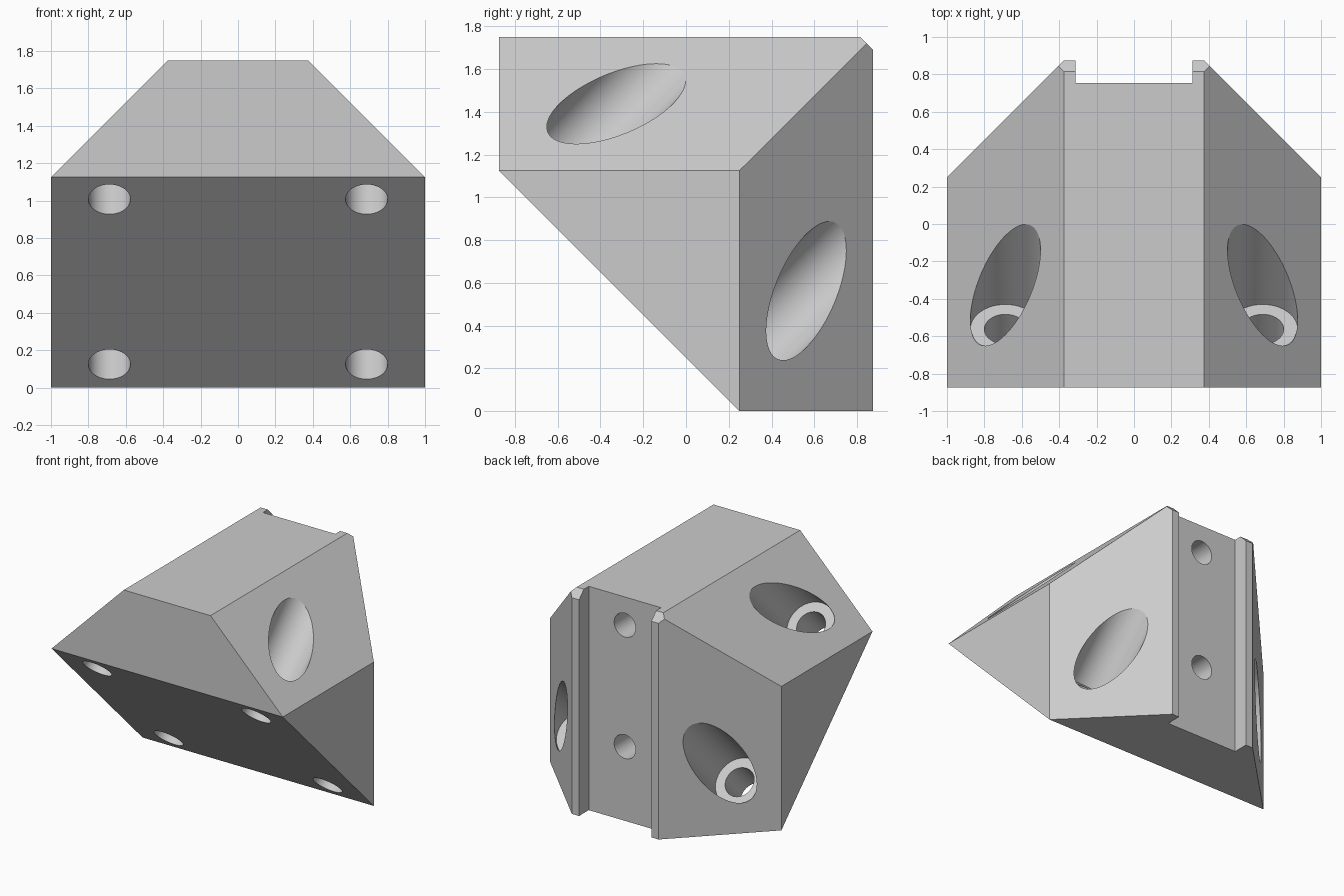
import bpy, bmesh, math
from mathutils import Vector, Matrix

old = bpy.data.objects.get("Cube")
if old:
    bpy.data.objects.remove(old, do_unlink=True)

grey = bpy.data.materials.new("plain grey")
grey.use_nodes = True
colour = (0.6, 0.6, 0.6, 1)
grey.diffuse_color = colour
grey.node_tree.nodes["Principled BSDF"].inputs["Base Color"].default_value = colour


def make_object(name, bm):
    mesh = bpy.data.meshes.new(name)
    bmesh.ops.recalc_face_normals(bm, faces=bm.faces)
    bm.to_mesh(mesh)
    bm.free()
    mesh.materials.append(grey)
    obj = bpy.data.objects.new(name, mesh)
    bpy.context.collection.objects.link(obj)
    return obj


def box(bm, low, high):
    low, high = Vector(low), Vector(high)
    m = Matrix.Translation((low + high) / 2) @ Matrix.Diagonal((*(high - low), 1))
    bmesh.ops.create_cube(bm, size=1, matrix=m)


def rod(name, start, direction, radius, length):
    """Cylinder that begins at start and runs along direction."""
    d = Vector(direction).normalized()
    m = Matrix.Translation(Vector(start) + d * length / 2) @ d.to_track_quat('Z', 'Y').to_matrix().to_4x4()
    bm = bmesh.new()
    bmesh.ops.create_cone(bm, cap_ends=True, segments=64, radius1=radius,
                          radius2=radius, depth=length, matrix=m)
    return make_object(name, bm)


# Block trimmed by sloping planes: (point, outward normal)
bm = bmesh.new()
box(bm, (-1, -0.875, 0), (1, 0.875, 1.75))
planes = [((0, 0.25, 0), (0, -1, -1)),        # sloping front underside
          ((0, 0.875, 1.69), (0, 1, 1))]      # small bevel at top of back
for s in (-1, 1):
    planes += [((s, 0, 1.125), (s, 0, 1)),    # roof slopes
               ((s, 0.25, 0), (s, 1, 0))]     # back corner slopes
for point, normal in planes:
    bmesh.ops.bisect_plane(bm, geom=bm.verts[:] + bm.edges[:] + bm.faces[:],
                           plane_co=point, plane_no=normal, clear_outer=True)
    bmesh.ops.holes_fill(bm, edges=[e for e in bm.edges if e.is_boundary])
body = make_object("angle_bracket", bm)

# Channel between the two back rails
bm = bmesh.new()
box(bm, (-0.3125, 0.755, -0.2), (0.3125, 1.2, 2))
cutters = [make_object("channel_cutter", bm)]

# Diagonal screw holes with wide counterbores
slope = Vector((0, 1, 1)).normalized()
for s in (-1, 1):
    for y, z in ((0.125, 0.125), (-0.757, 1.007)):
        foot = Vector((s * 0.6875, y, z))
        cutters.append(rod("screw_hole_cutter", foot - slope * 0.3, slope, 0.1125, 0.8))
        cutters.append(rod("counterbore_cutter", foot + slope * 0.275, slope, 0.1875, 1.6))

# Blind holes in the channel floor
for z in (0.58, 1.53):
    cutters.append(rod("blind_hole_cutter", (0, 0.9, z), (0, -1, 0), 0.093, 0.65))

for cutter in cutters:
    mod = body.modifiers.new(cutter.name, 'BOOLEAN')
    mod.operation = 'DIFFERENCE'
    mod.solver = 'EXACT'
    mod.object = cutter

# Bake the cuts and drop the cutters
graph = bpy.context.evaluated_depsgraph_get()
finished = bpy.data.meshes.new_from_object(body.evaluated_get(graph))
body.modifiers.clear()
body.data = finished
for cutter in cutters:
    bpy.data.objects.remove(cutter, do_unlink=True)

bpy.ops.object.select_all(action='DESELECT')
body.select_set(True)
bpy.context.view_layer.objects.active = body
bpy.ops.object.shade_smooth_by_angle(angle=math.radians(25))
